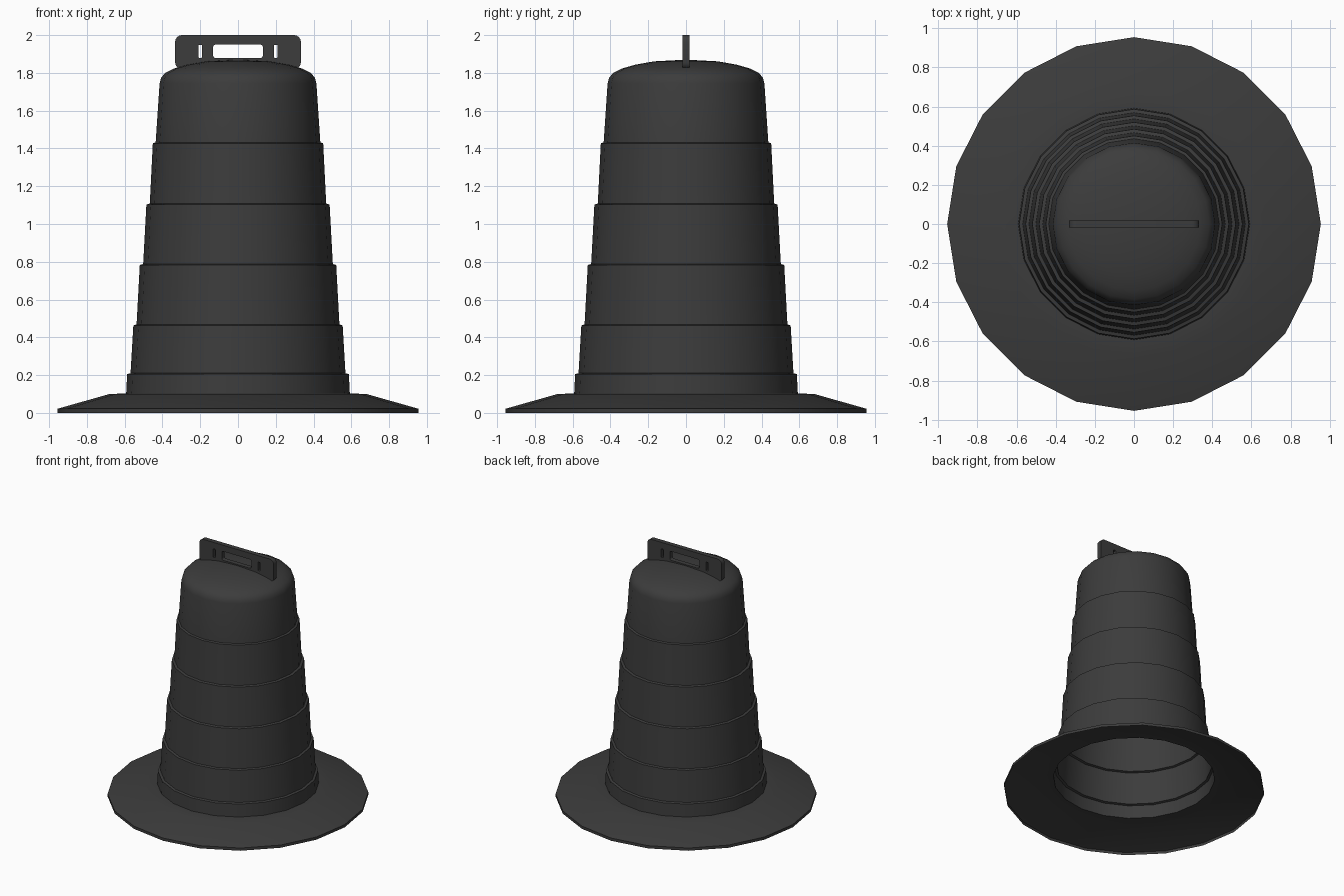
import bpy
import bmesh
from math import cos, sin, pi, radians

cube = bpy.data.objects.get("Cube")
if cube:
    bpy.data.objects.remove(cube, do_unlink=True)

SIDES = 20

rubber = bpy.data.materials.new("dark grey plastic")
rubber.use_nodes = True
colour = (0.045, 0.045, 0.045, 1)
rubber.diffuse_color = colour
rubber.node_tree.nodes["Principled BSDF"].inputs["Base Color"].default_value = colour


def finish(obj, angle=30):
    """Give the part its material and smooth shading with sharp edges."""
    obj.data.materials.clear()
    obj.data.materials.append(rubber)
    bpy.ops.object.select_all(action="DESELECT")
    obj.select_set(True)
    bpy.context.view_layer.objects.active = obj
    bpy.ops.object.shade_smooth_by_angle(angle=radians(angle))


def lathe(name, profile):
    """Spin (radius, height) points round z; the profile runs upwards."""
    bm = bmesh.new()
    rings = []
    for r, z in profile:
        count = SIDES if r > 0 else 1
        rings.append([bm.verts.new((r * cos(2 * pi * i / SIDES), r * sin(2 * pi * i / SIDES), z))
                      for i in range(count)])
    for low, high in zip(rings, rings[1:]):
        for i in range(SIDES):
            j = (i + 1) % SIDES
            if len(high) == 1:
                bm.faces.new((low[i], low[j], high[0]))
            else:
                bm.faces.new((low[i], low[j], high[j], high[i]))
    mesh = bpy.data.meshes.new(name)
    bm.to_mesh(mesh)
    bm.free()
    obj = bpy.data.objects.new(name, mesh)
    bpy.context.collection.objects.link(obj)
    finish(obj)


# Thin flared foot, hollow underneath
lathe("base_flange", [(0.955, 0), (0.955, 0.022), (0.68, 0.10), (0.592, 0.103)])

# Hollow drum: tapered bands, each stepping in above the last
bands = [(0.592, 0.103, 0.587, 0.205), (0.569, 0.21, 0.554, 0.463), (0.537, 0.468, 0.52, 0.783),
         (0.502, 0.788, 0.485, 1.103), (0.467, 1.108, 0.451, 1.427), (0.436, 1.432, 0.415, 1.745)]
drum = []
for r_low, z_low, r_high, z_high in bands:
    drum += [(r_low, z_low), (r_high, z_high)]
dome = [(0.407, 1.775), (0.385, 1.80), (0.34, 1.823), (0.27, 1.843), (0.17, 1.861), (0, 1.87)]
lathe("drum", drum + dome)

# Upright handle plate with a grip hole and two side slots
outline = bpy.data.curves.new("handle", "CURVE")
outline.dimensions = "2D"
outline.fill_mode = "BOTH"
outline.extrude = 0.019


def rounded_rect(x, z, half_w, half_h, radius, steps=4):
    """Add a closed rounded rectangle to the handle outline."""
    points = []
    for corner, (sx, sz) in enumerate([(1, 1), (-1, 1), (-1, -1), (1, -1)]):
        for k in range(steps + 1):
            a = (corner + k / steps) * pi / 2
            points.append((x + sx * (half_w - radius) + radius * cos(a),
                           z + sz * (half_h - radius) + radius * sin(a)))
    spline = outline.splines.new("POLY")
    spline.points.add(len(points) - 1)
    for p, (px, pz) in zip(spline.points, points):
        p.co = (px, pz, 0, 1)
    spline.use_cyclic_u = True


rounded_rect(0, 1.91, 0.333, 0.09, 0.036)
rounded_rect(0, 1.914, 0.132, 0.036, 0.015)
for side in (-1, 1):
    rounded_rect(side * 0.2, 1.914, 0.01, 0.034, 0.004, 2)

handle = bpy.data.objects.new("handle", outline)
bpy.context.collection.objects.link(handle)
handle.rotation_euler.x = pi / 2
bpy.ops.object.select_all(action="DESELECT")
handle.select_set(True)
bpy.context.view_layer.objects.active = handle
bpy.ops.object.convert(target="MESH")
finish(bpy.context.view_layer.objects.active)
